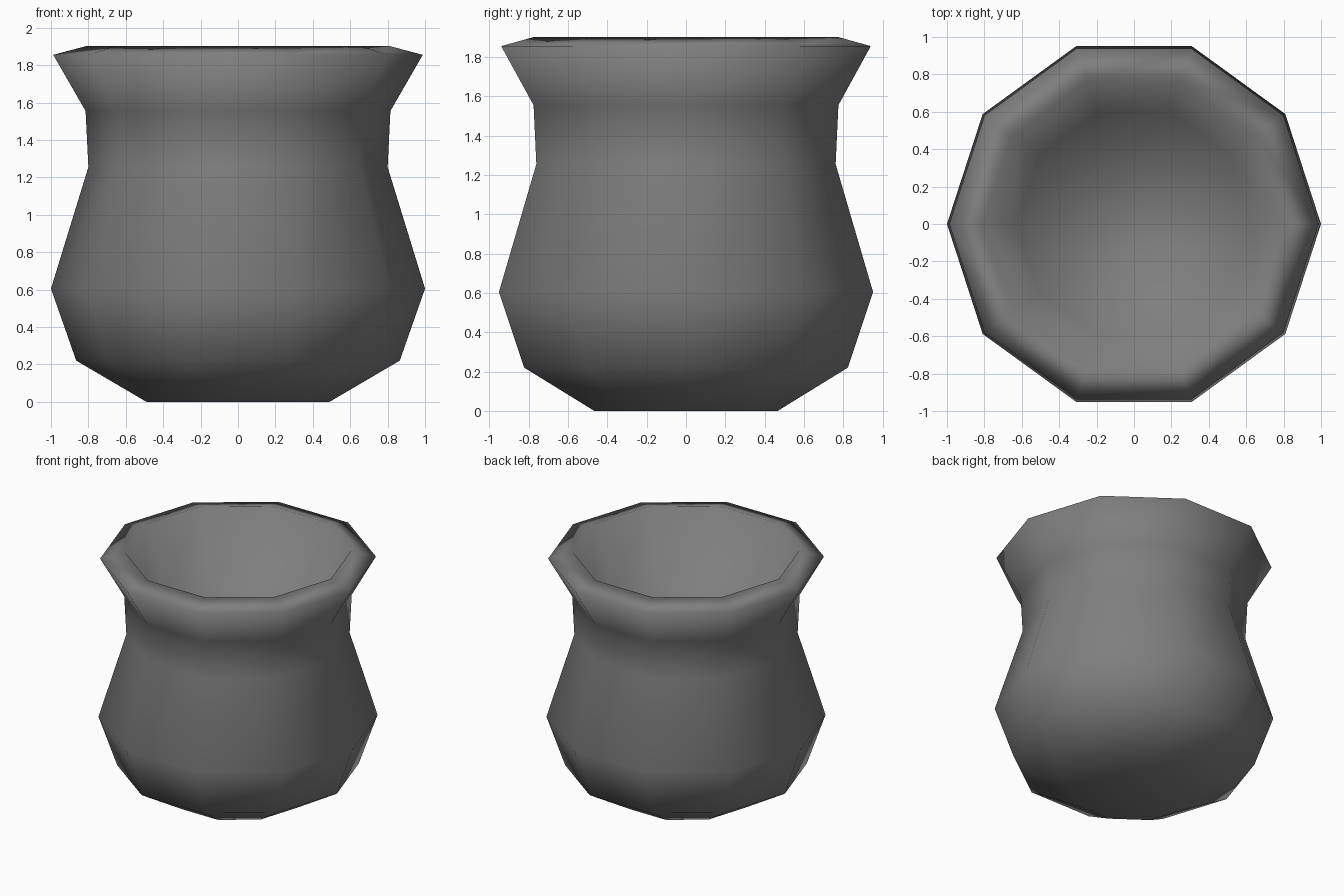
import bpy
import bmesh
from math import cos, sin, tau

if "Cube" in bpy.data.objects:
    bpy.data.objects.remove(bpy.data.objects["Cube"], do_unlink=True)

SIDES = 10

# One flat grey for the whole pot
grey = bpy.data.materials.new("dark_grey_clay")
grey.use_nodes = True
colour = (0.21, 0.21, 0.21, 1)
grey.diffuse_color = colour
grey.node_tree.nodes["Principled BSDF"].inputs["Base Color"].default_value = colour

# Radius and height: outer wall from foot to lip, then inner wall down to floor
outer = [(0.49, 0), (0.865, 0.22), (1, 0.605), (0.8, 1.255),
         (0.815, 1.555), (0.988, 1.855)]
inner = [(0.81, 1.902), (0.63, 1.38)]


def lathe(name, profile, material):
    """Turn an open profile into a closed faceted body with capped ends."""
    bm = bmesh.new()
    rings = [[bm.verts.new((r * cos(tau * i / SIDES), r * sin(tau * i / SIDES), z))
              for i in range(SIDES)] for r, z in profile]
    for low, high in zip(rings, rings[1:]):
        for i in range(SIDES):
            j = (i + 1) % SIDES
            bm.faces.new((low[i], low[j], high[j], high[i]))
    bm.faces.new(rings[0][::-1])
    bm.faces.new(rings[-1])
    bmesh.ops.recalc_face_normals(bm, faces=bm.faces)
    for face in bm.faces:
        face.smooth = True
    mesh = bpy.data.meshes.new(name)
    bm.to_mesh(mesh)
    bm.free()
    mesh.materials.append(material)
    obj = bpy.data.objects.new(name, mesh)
    bpy.context.collection.objects.link(obj)
    return obj


# Pot body with flared lip and shallow sunken top
lathe("pot_body", outer + inner, grey)
